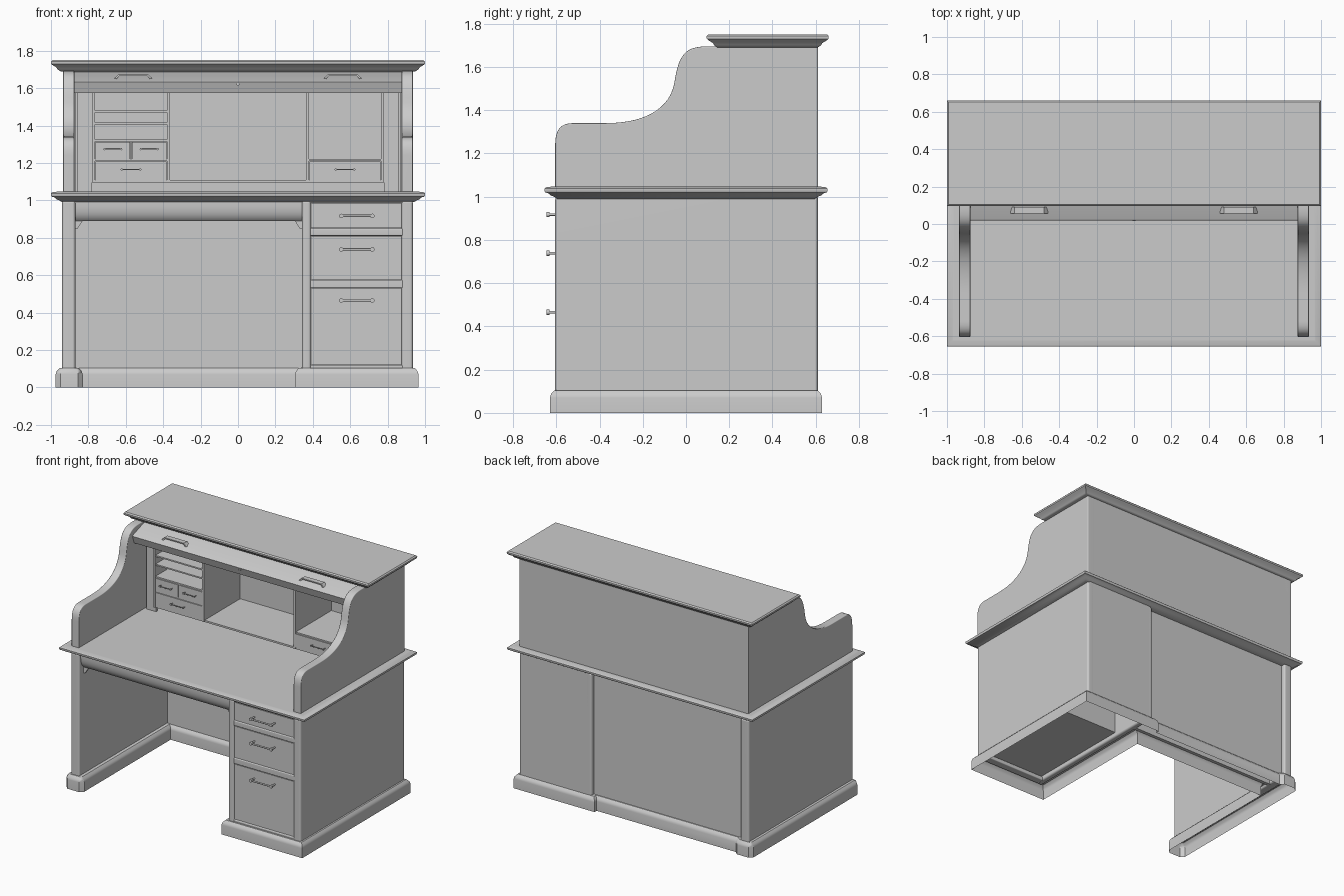
import bpy, bmesh, math
from mathutils import Vector

if "Cube" in bpy.data.objects:
    bpy.data.objects.remove(bpy.data.objects["Cube"], do_unlink=True)

GREY = (0.6, 0.6, 0.6, 1)
mat = bpy.data.materials.new("plain_grey")
mat.use_nodes = True
mat.diffuse_color = GREY
mat.node_tree.nodes["Principled BSDF"].inputs["Base Color"].default_value = GREY


def finish(name, bm, bevel=0):
    """Turn a bmesh into a smooth-by-angle object with an optional bevel."""
    bmesh.ops.recalc_face_normals(bm, faces=bm.faces)
    if bevel:
        edges = [e for e in bm.edges if e.calc_face_angle(0) > 0.8]
        bmesh.ops.bevel(bm, geom=edges, offset=bevel, segments=3,
                        profile=0.5, affect='EDGES', clamp_overlap=True)
    mesh = bpy.data.meshes.new(name)
    bm.to_mesh(mesh)
    bm.free()
    obj = bpy.data.objects.new(name, mesh)
    bpy.context.collection.objects.link(obj)
    mesh.materials.append(mat)
    bpy.ops.object.select_all(action='DESELECT')
    bpy.context.view_layer.objects.active = obj
    obj.select_set(True)
    bpy.ops.object.shade_smooth_by_angle(angle=math.radians(35))
    obj.modifiers.new("flat_panels", 'WEIGHTED_NORMAL').keep_sharp = True


def box(name, x0, x1, y0, y1, z0, z1, bevel=0):
    bm = bmesh.new()
    bmesh.ops.create_cube(bm, size=1)
    for v in bm.verts:
        v.co = Vector(((x0 + x1) / 2 + v.co.x * (x1 - x0),
                       (y0 + y1) / 2 + v.co.y * (y1 - y0),
                       (z0 + z1) / 2 + v.co.z * (z1 - z0)))
    finish(name, bm, bevel)


def loft(name, outline, layers, caps=True):
    """Moulding: a counterclockwise outline inset by d at height z, for (d, z) in layers."""
    pts = [Vector(p) for p in outline]
    n = len(pts)
    normals = []
    for i in range(n):
        e = (pts[(i + 1) % n] - pts[i]).normalized()
        normals.append(Vector((-e.y, e.x)))
    miters = [(normals[i - 1] + normals[i]) / (1 + normals[i - 1].dot(normals[i]))
              for i in range(n)]
    bm = bmesh.new()
    rings = [[bm.verts.new((*(p + m * d), z)) for p, m in zip(pts, miters)] for d, z in layers]
    for a, b in zip(rings, rings[1:]):
        for i in range(n):
            j = (i + 1) % n
            bm.faces.new((a[i], a[j], b[j], b[i]))
    if caps:
        bm.faces.new(rings[0])
        bm.faces.new(rings[-1])
    finish(name, bm)


def rectangle(x0, x1, y0, y1):
    return [(x0, y0), (x1, y0), (x1, y1), (x0, y1)]


def extrude(name, profile, axis, a, b, bevel=0):
    """Extrude a profile: (y, z) points along x, or (x, z) points along y."""
    bm = bmesh.new()
    place = (lambda p, t: (t, p[0], p[1])) if axis == 'x' else (lambda p, t: (p[0], t, p[1]))
    ends = [[bm.verts.new(place(p, t)) for p in profile] for t in (a, b)]
    n = len(profile)
    for i in range(n):
        j = (i + 1) % n
        bm.faces.new((ends[0][i], ends[0][j], ends[1][j], ends[1][i]))
    bm.faces.new(ends[0])
    bm.faces.new(ends[1])
    finish(name, bm, bevel)


def rod(bm, a, b, r):
    a, b = Vector(a), Vector(b)
    ret = bmesh.ops.create_cone(bm, cap_ends=True, segments=12, radius1=r, radius2=r,
                                depth=(b - a).length)
    rot = (b - a).to_track_quat('Z', 'Y')
    for v in ret['verts']:
        v.co = rot @ v.co + (a + b) / 2


def handle(name, x, y, z, half, reach, r):
    """Bar pull on two posts with round ends."""
    bm = bmesh.new()
    for s in (-half, half):
        rod(bm, (x + s, y, z), (x + s, y - reach, z), r)
        rod(bm, (x + s, y - reach, z), (x + s, y - reach + r * 2, z), r * 2)
    rod(bm, (x - half, y - reach + r, z), (x + half, y - reach + r, z), r)
    finish(name, bm)


def bezier(p0, p1, p2, p3, n=10):
    return [tuple(p0[k] * (1 - t) ** 3 + 3 * p1[k] * t * (1 - t) ** 2
                  + 3 * p2[k] * t * t * (1 - t) + p3[k] * t ** 3 for k in (0, 1))
            for t in (i / n for i in range(n + 1))]


# Hollow plinth running round the foot, knee space and pedestal
L, K, P, R, Y = -0.975, -0.83, 0.305, 0.965, 0.63
c = 0.025
loft("plinth", [(L, c - Y), (L + c, -Y), (K - c, -Y), (K, c - Y), (K, 0.40), (P, 0.40), (P, -Y),
                (R, -Y), (R, Y), (P, Y), (P, 0.605), (K, 0.605), (K, Y - c), (K - c, Y),
                (L + c, Y), (L, Y - c)],
     [(0, 0), (0, 0.07), (0.006, 0.088), (0.02, 0.103), (0.04, 0.106)], caps=False)

# Lower case
box("left_side_panel", -0.94, -0.87, -0.605, 0.61, 0.09, 1.0, 0.014)
box("right_side_panel", 0.875, 0.935, -0.605, 0.61, 0.09, 1.0, 0.014)
box("pedestal_inner_panel", 0.343, 0.39, -0.605, 0.61, 0.09, 1.0, 0.014)
box("pedestal_back", 0.36, 0.92, 0.58, 0.61, 0.09, 1.0)
box("knee_front_panel", -0.89, 0.36, 0.42, 0.445, 0.09, 1.0)
box("knee_back_panel", -0.89, 0.36, 0.555, 0.58, 0.09, 1.0)

# Curved apron with dropped corners over the knee space
cove = bezier((-0.59, 0.99), (-0.59, 0.94), (-0.58, 0.91), (-0.555, 0.89), 8)
extrude("knee_apron", cove + [(-0.54, 0.89), (-0.54, 0.99)], 'x', -0.88, 0.35)
for side, x, s in (("left", -0.87, 1), ("right", 0.343, -1)):
    extrude("apron_corner_" + side, [(x, 0.845), (x + s * 0.012, 0.848), (x + s * 0.04, 0.892),
                                     (x, 0.892)], 'y', -0.555, -0.54)

# Pedestal drawers, rails and pulls
for i, (z0, z1, zh) in enumerate(((0.12, 0.53, 0.465), (0.575, 0.81, 0.738),
                                  (0.85, 0.985, 0.917))):
    box(f"drawer_{i + 1}", 0.391, 0.874, -0.597, 0.26, z0 + 0.002, z1 - 0.002)
    handle(f"drawer_pull_{i + 1}", 0.635, -0.597, zh, 0.083, 0.047, 0.006)
for i, (z0, z1) in enumerate(((0.09, 0.12), (0.53, 0.575), (0.81, 0.85), (0.985, 1.0))):
    box(f"drawer_rail_{i + 1}", 0.38, 0.885, -0.60, -0.54, z0, z1, 0.007)

# Moulded desktop and top board
loft("desktop", rectangle(-1, 1, -0.655, 0.655),
     [(0.06, 0.99), (0.045, 1.0), (0.03, 1.005), (0.02, 1.015), (0.004, 1.02), (0, 1.027),
      (0, 1.037), (0.007, 1.043), (0.03, 1.046), (0.035, 1.048)])
loft("top_board", rectangle(-1, 1, 0.095, 0.66),
     [(0.05, 1.69), (0.035, 1.70), (0.03, 1.71), (0.01, 1.722), (0.001, 1.73),
      (0, 1.742), (0.008, 1.75)])

# Upper sides with the S-curved front edge
outline = [(0.61, 1.04), (-0.605, 1.04)]
outline += bezier((-0.605, 1.24), (-0.605, 1.31), (-0.58, 1.34), (-0.52, 1.34), 8)
outline += bezier((-0.37, 1.34), (-0.2, 1.34), (-0.08, 1.40), (-0.055, 1.52), 14)
outline += bezier((-0.05, 1.55), (-0.03, 1.66), (0.0, 1.695), (0.10, 1.695), 10)
outline += [(0.61, 1.695)]
for side, a, b in (("right", -0.935, -0.875), ("left", 0.875, 0.935)):
    extrude("upper_side_" + side, outline, 'x', a, b, 0.006)
box("upper_back", -0.90, 0.90, 0.58, 0.61, 1.04, 1.695)

# Raised roll front with two grips and a lock
extrude("roll_front", [(0.04, 1.575), (0.02, 1.632), (0.026, 1.638), (0.11, 1.667), (0.2, 1.692),
                       (0.2, 1.66), (0.08, 1.62), (0.07, 1.585)], 'x', -0.878, 0.878)
box("roll_cover", -0.878, 0.878, 0.18, 0.60, 1.66, 1.695)
for side, s in (("left", 1), ("right", -1)):
    x = s * 0.56
    extrude("roll_grip_" + side, [(x - 0.10, 1.652), (x - 0.08, 1.673), (x + 0.08, 1.673),
                                  (x + 0.10, 1.652), (x + 0.088, 1.650), (x + 0.075, 1.665),
                                  (x - 0.075, 1.665), (x - 0.088, 1.650)], 'y', 0.055, 0.092)
bm = bmesh.new()
rod(bm, (0, 0.04, 1.62), (0, 0.015, 1.62), 0.008)
finish("lock", bm)

# Pigeonhole unit
F, B = 0.13, 0.56
box("hutch_back", -0.87, 0.87, 0.545, 0.56, 1.04, 1.60)
box("hutch_ceiling", -0.87, 0.87, F, B, 1.585, 1.60)
box("hutch_floor", -0.77, 0.77, F, B, 1.095, 1.108)
for i, x in enumerate((-0.772, -0.372, 0.372, 0.772)):
    box(f"hutch_divider_{i + 1}", x - 0.008, x + 0.008, F - 0.005, B, 1.095, 1.59)
for side, s in (("left", 1), ("right", -1)):
    box("hutch_filler_" + side, *sorted((s * 0.78, s * 0.86)), F + 0.03, F + 0.045, 1.04, 1.59)
for i, z in enumerate((1.215, 1.32, 1.41, 1.475)):
    box(f"left_shelf_{i + 1}", -0.765, -0.38, F, B, z - 0.005, z + 0.005)
box("right_shelf", 0.38, 0.765, F, B, 1.21, 1.22)

# Small drawers
for name, x0, x1, z0, z1, half in (("wide_right", -0.762, -0.382, 1.11, 1.208, 0.05),
                                   ("wide_left", 0.382, 0.762, 1.11, 1.208, 0.05),
                                   ("small_outer", -0.762, -0.577, 1.222, 1.313, 0.045),
                                   ("small_inner", -0.567, -0.382, 1.222, 1.313, 0.045)):
    box("hutch_drawer_" + name, x0, x1, F - 0.004, B - 0.05, z0, z1)
    handle("hutch_pull_" + name, (x0 + x1) / 2, F - 0.004, (z0 + z1) / 2 + 0.006, half, 0.025, 0.003)
box("small_drawer_divider", -0.575, -0.569, F, B, 1.21, 1.32)
